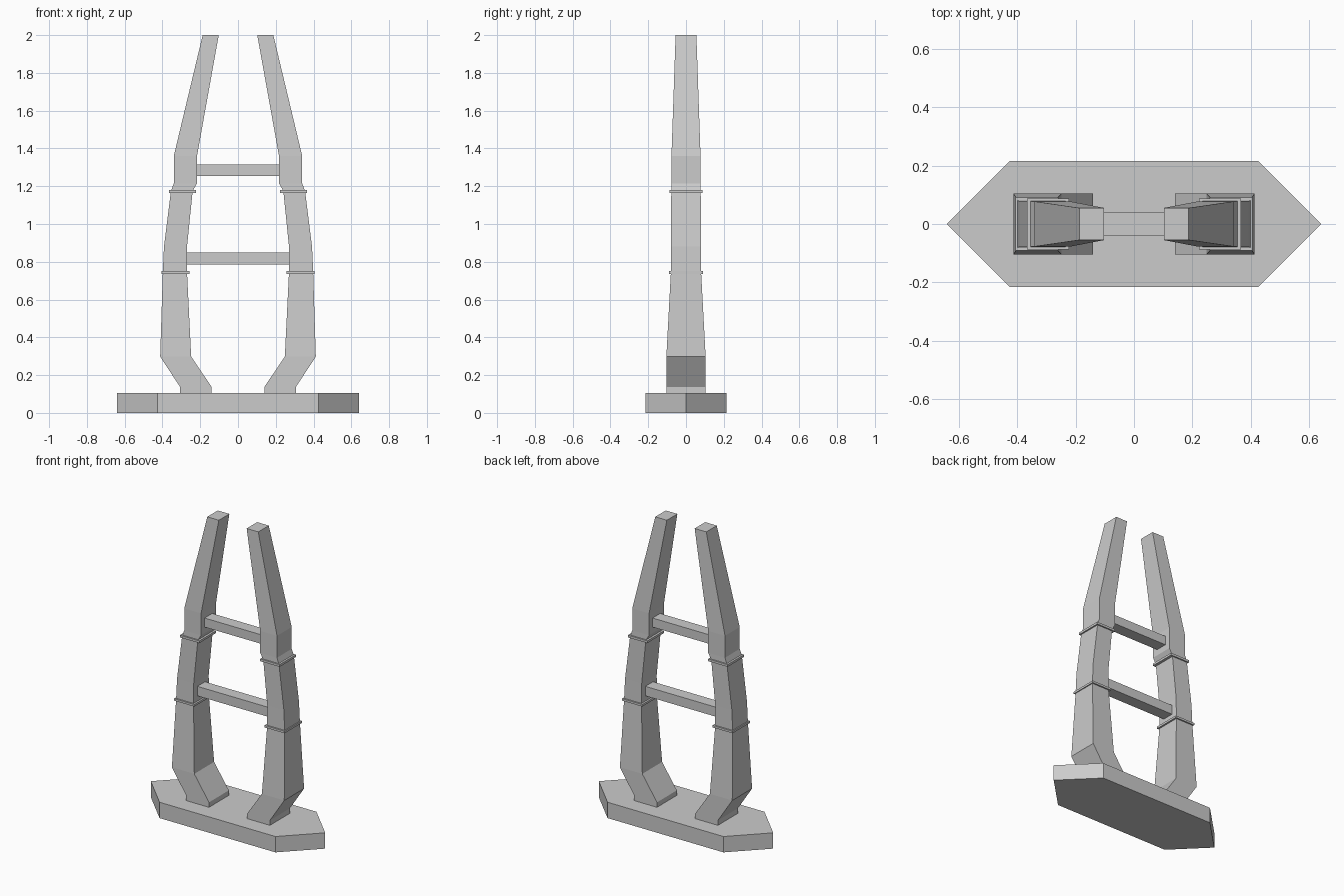
import bpy, bmesh

if "Cube" in bpy.data.objects:
    bpy.data.objects.remove(bpy.data.objects["Cube"])


def loft(name, rings, mirror=False):
    """Skin a list of equal-sized point rings and cap both ends."""
    bm = bmesh.new()
    loops = [[bm.verts.new(p) for p in ring] for ring in rings]
    n = len(loops[0])
    for a, b in zip(loops, loops[1:]):
        for i in range(n):
            j = (i + 1) % n
            bm.faces.new((a[i], a[j], b[j], b[i]))
    bm.faces.new(loops[0][::-1])
    bm.faces.new(loops[-1])
    bmesh.ops.recalc_face_normals(bm, faces=bm.faces[:])
    mesh = bpy.data.meshes.new(name)
    bm.to_mesh(mesh)
    bm.free()
    ob = bpy.data.objects.new(name, mesh)
    bpy.context.collection.objects.link(ob)
    if mirror:
        ob.modifiers.new("mirror", 'MIRROR').use_mirror_merge = False
    return ob


def rect(z, x0, x1, hy):
    return [(x0, -hy, z), (x1, -hy, z), (x1, hy, z), (x0, hy, z)]


def box(name, x0, x1, hy, z0, z1, mirror=False):
    return loft(name, [rect(z0, x0, x1, hy), rect(z1, x0, x1, hy)], mirror)


# Pointed pier base
outline = [(-0.64, 0), (-0.425, -0.215), (0.425, -0.215),
           (0.64, 0), (0.425, 0.215), (-0.425, 0.215)]
loft("pier_base", [[(x, y, z) for x, y in outline] for z in (0, 0.105)])

# Bent, tapering tower legs: height, inner x, outer x, half depth
sections = [(0.10, 0.14, 0.307, 0.104), (0.138, 0.14, 0.307, 0.104),
            (0.298, 0.248, 0.412, 0.104), (0.745, 0.27, 0.398, 0.08),
            (0.88, 0.27, 0.392, 0.079), (1.175, 0.24, 0.355, 0.078),
            (1.215, 0.217, 0.34, 0.077), (1.36, 0.217, 0.34, 0.077),
            (2.0, 0.102, 0.187, 0.055)]
loft("tower_legs", [rect(*s) for s in sections], mirror=True)

# Thin collars around the legs
box("lower_collars", 0.258, 0.405, 0.09, 0.736, 0.75, mirror=True)
box("upper_collars", 0.223, 0.366, 0.087, 1.165, 1.18, mirror=True)

# Cross beams between the legs
box("lower_cross_beam", -0.275, 0.275, 0.04, 0.785, 0.848)
box("upper_cross_beam", -0.225, 0.225, 0.04, 1.255, 1.315)
